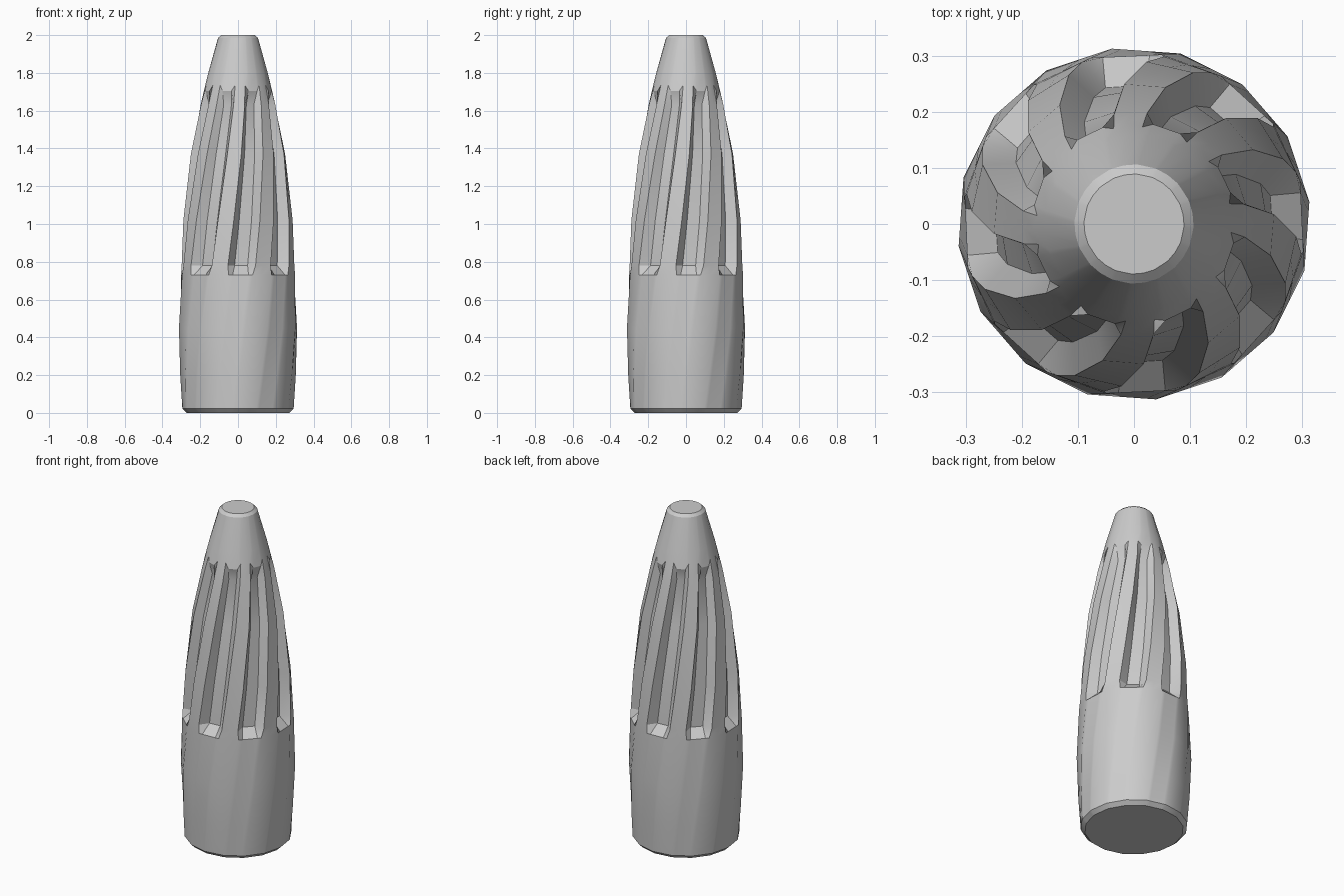
import bpy, bmesh
from math import cos, sin, radians

if "Cube" in bpy.data.objects:
    bpy.data.objects.remove(bpy.data.objects["Cube"])

# (height, outer radius, groove depth, half groove opening in degrees, edge scallop)
RINGS = [
    (0.00, 0.272, 0.0, 11.25, 0),
    (0.022, 0.295, 0.0, 11.25, 0),
    (0.20, 0.306, 0.0, 11.25, 0),
    (0.45, 0.315, 0.0, 11.25, 0),
    (0.73, 0.306, 0.0, 12.0, 0),
    (0.78, 0.303, 0.055, 14.0, 0),
    (1.02, 0.290, 0.053, 14.0, 0),
    (1.37, 0.250, 0.048, 14.0, 0),
    (1.63, 0.199, 0.042, 14.0, 0),
    (1.705, 0.181, 0.0, 14.0, 0.03),
    (1.80, 0.158, 0.0, 11.25, 0),
    (1.985, 0.106, 0.0, 11.25, 0),
    (2.00, 0.089, 0.0, 11.25, 0),
]
FLUTES = 8


def twist(z):
    return 24 * (z - 0.62)


def ring_points(z, r, depth, half, scallop):
    """One cross-section: eight flutes, each with edges, a floor and a ridge centre."""
    pts = []
    nose = z > 1.7
    for i in range(FLUTES):
        base = -90 + i * 45 + twist(z)
        for kind, a in (("edge", -half), ("floor", -8.0), ("floor", 8.0),
                        ("edge", half), ("ridge", 22.5)):
            rr, zz = r, z
            if kind == "floor":
                rr = r - depth if depth else (r if nose else r * cos(radians(half)) / cos(radians(8)))
            elif kind == "ridge" and not nose:
                rr = r * cos(radians(22.5 - half))
            if kind == "edge":
                zz += scallop
                rr -= scallop * 0.25
            t = radians(base + a)
            pts.append((rr * cos(t), rr * sin(t), zz))
    return pts


# Twisted, fluted body with smooth lower barrel and tapered nose
bm = bmesh.new()
loops = [[bm.verts.new(p) for p in ring_points(*ring)] for ring in RINGS]
n = len(loops[0])
for lo, hi in zip(loops, loops[1:]):
    for i in range(n):
        j = (i + 1) % n
        bm.faces.new((lo[i], lo[j], hi[j], hi[i]))
bm.faces.new(list(reversed(loops[0])))
bm.faces.new(loops[-1])
bmesh.ops.recalc_face_normals(bm, faces=bm.faces)

mesh = bpy.data.meshes.new("fluted_body")
bm.to_mesh(mesh)
bm.free()
body = bpy.data.objects.new("fluted_body", mesh)
bpy.context.collection.objects.link(body)

# Smooth barrel and nose, crisp flute edges
bpy.context.view_layer.objects.active = body
body.select_set(True)
bpy.ops.object.shade_smooth_by_angle(angle=radians(28))
